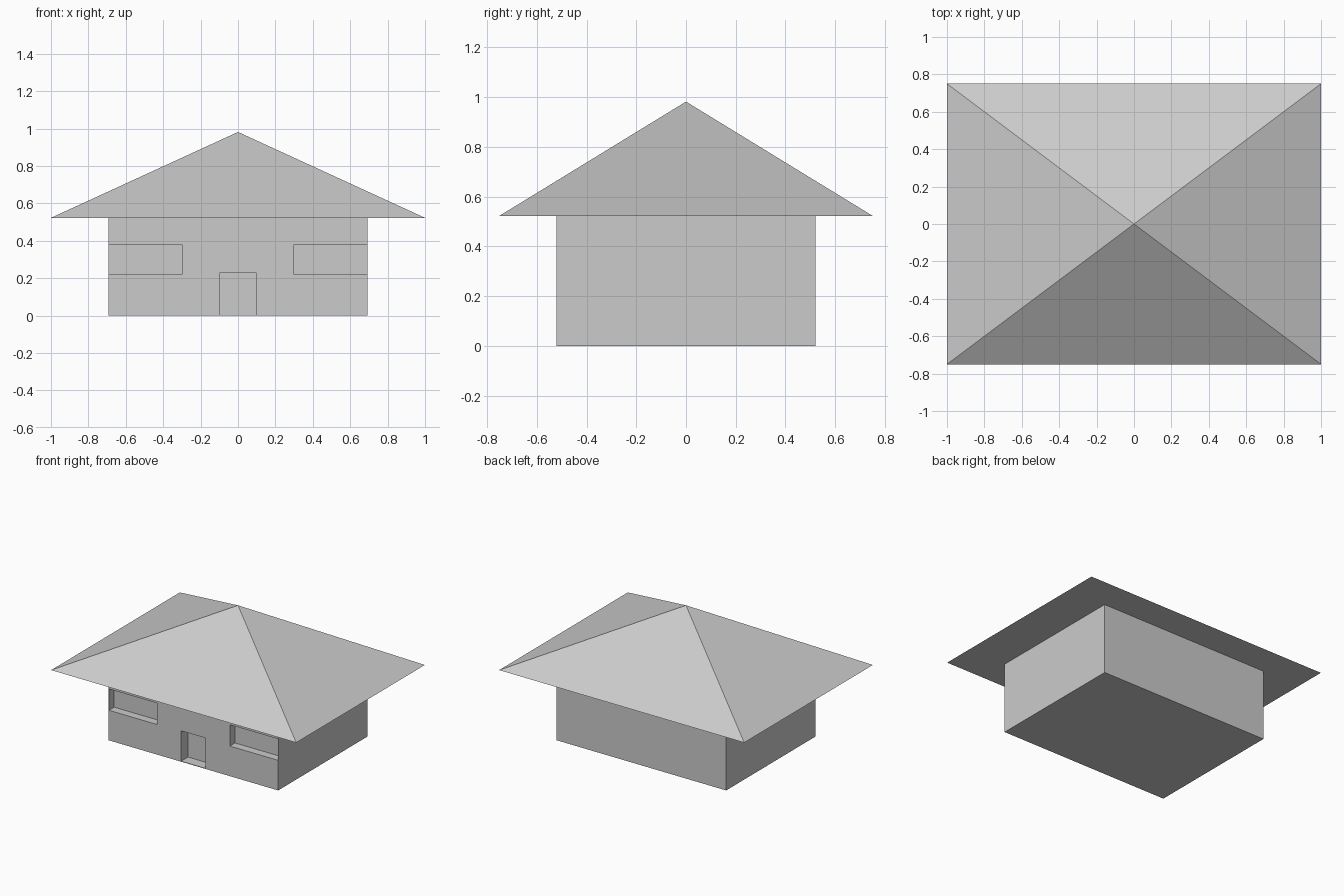
import bpy

if "Cube" in bpy.data.objects:
    bpy.data.objects.remove(bpy.data.objects["Cube"])

EAVE = 0.523


def box(name, x0, x1, y0, y1, z0, z1):
    bpy.ops.mesh.primitive_cube_add(size=1)
    ob = bpy.context.object
    ob.name = name
    for v in ob.data.vertices:
        v.co.x = x1 if v.co.x > 0 else x0
        v.co.y = y1 if v.co.y > 0 else y0
        v.co.z = z1 if v.co.z > 0 else z0
    return ob


def recess(wall, name, x0, x1, z0, z1, depth):
    # hidden cutter sunk into the front wall
    cutter = box(name, x0, x1, -0.6, -0.52 + depth, z0, z1)
    cutter.hide_render = True
    cutter.hide_set(True)
    mod = wall.modifiers.new(name, 'BOOLEAN')
    mod.operation = 'DIFFERENCE'
    mod.solver = 'EXACT'
    mod.object = cutter


# house body with recessed doorway and windows
walls = box("walls", -0.692, 0.692, -0.52, 0.52, 0, EAVE)
recess(walls, "door_cutter", -0.1, 0.1, 0.004, 0.228, 0.08)
for side, x0, x1 in (("left", -0.689, -0.298), ("right", 0.298, 0.689)):
    recess(walls, side + "_window_cutter", x0, x1, 0.222, 0.379, 0.06)

# hipped pyramid roof with flat soffit: box whose top closes to an apex
roof = box("roof", -1, 1, -0.75, 0.75, EAVE, 0.982)
for v in roof.data.vertices:
    if v.co.z > 0.9:
        v.co.x = v.co.y = 0
bpy.context.view_layer.objects.active = roof
bpy.ops.object.mode_set(mode='EDIT')
bpy.ops.mesh.select_all(action='SELECT')
bpy.ops.mesh.remove_doubles(threshold=0.0001)
bpy.ops.object.mode_set(mode='OBJECT')
